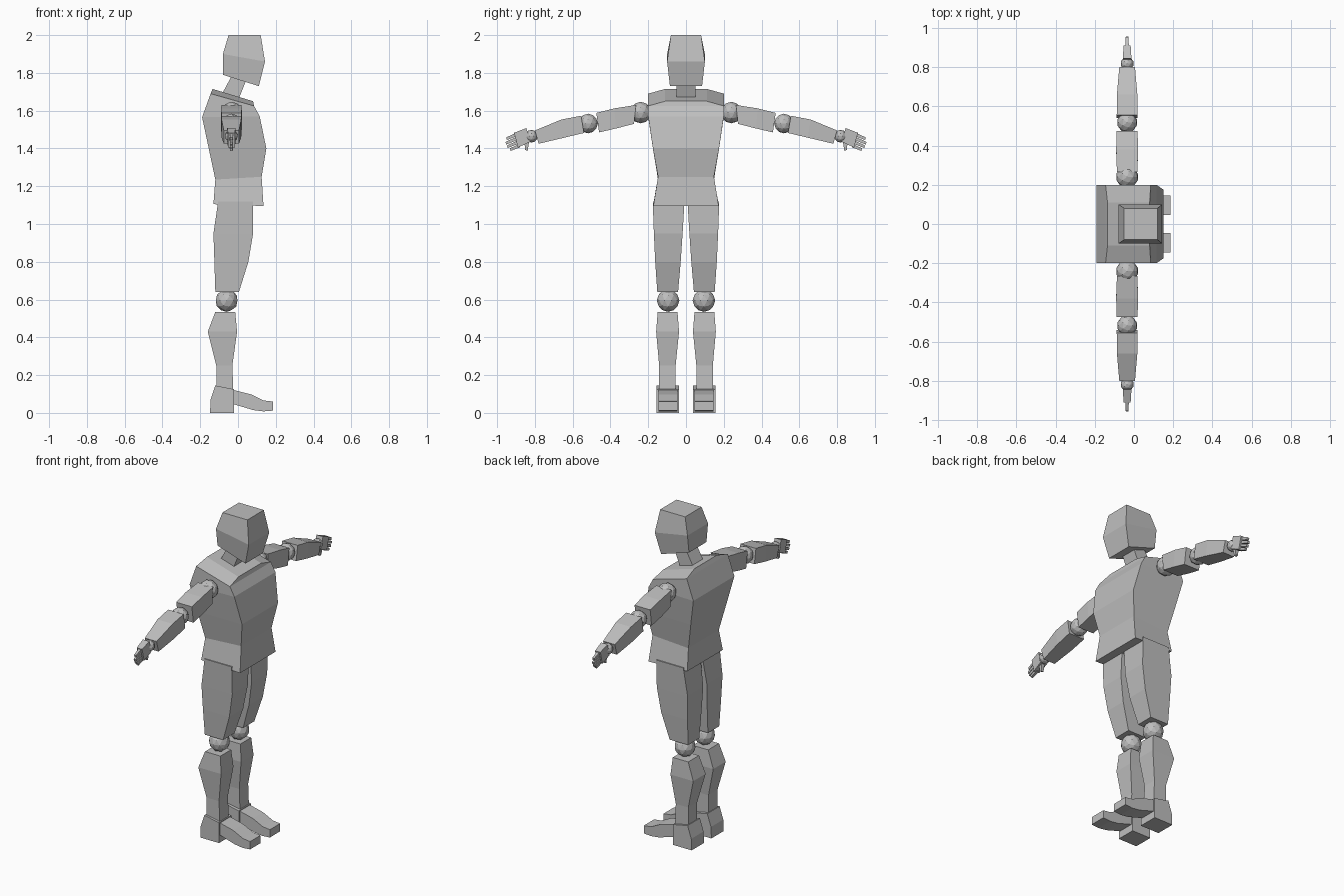
import bpy, bmesh

if "Cube" in bpy.data.objects:
    bpy.data.objects.remove(bpy.data.objects["Cube"])

grey = bpy.data.materials.new("plain grey")
grey.diffuse_color = (0.52, 0.52, 0.52, 1)
grey.use_nodes = True
grey.node_tree.nodes["Principled BSDF"].inputs["Base Color"].default_value = grey.diffuse_color


def finish(name, bm):
    bmesh.ops.recalc_face_normals(bm, faces=bm.faces)
    me = bpy.data.meshes.new(name)
    bm.to_mesh(me)
    bm.free()
    me.materials.append(grey)
    ob = bpy.data.objects.new(name, me)
    bpy.context.collection.objects.link(ob)
    return ob


def loft(name, rings):
    """Skin a chain of four-cornered rings and cap both ends."""
    bm = bmesh.new()
    vs = [[bm.verts.new(p) for p in r] for r in rings]
    for a, b in zip(vs, vs[1:]):
        for i in range(4):
            j = (i + 1) % 4
            bm.faces.new((a[i], a[j], b[j], b[i]))
    bm.faces.new(vs[0])
    bm.faces.new(vs[-1])
    return finish(name, bm)


def ball(name, centre, r):
    bm = bmesh.new()
    bmesh.ops.create_icosphere(bm, subdivisions=2, radius=r)
    bmesh.ops.translate(bm, verts=bm.verts, vec=centre)
    return finish(name, bm)


def upright(xb, zb, xf, zf, y0, y1):
    """Ring given by its back and front corners in profile."""
    return [(xb, y0, zb), (xf, y0, zf), (xf, y1, zf), (xb, y1, zb)]


AX = -0.035  # arm centre line


def across(s, yt, zt, yb, zb, hx):
    """Arm ring given by its upper and lower corners."""
    return [(AX - hx, s * yt, zt), (AX + hx, s * yt, zt),
            (AX + hx, s * yb, zb), (AX - hx, s * yb, zb)]


def centred(rows):
    return [upright(xb, zb, xf, zf, -w, w) for xb, zb, xf, zf, w in rows]


# Body on the centre line
loft("head", centred([(-.08, 1.79, .11, 1.73, .085), (-.08, 1.90, .143, 1.86, .10),
                      (-.05, 2.0, .12, 2.0, .08)]))
loft("neck", centred([(-.095, 1.67, -.005, 1.64, .05), (-.03, 1.79, .045, 1.765, .05)]))
loft("torso", centred([(-.13, 1.105, .135, 1.095, .173), (-.12, 1.235, .125, 1.25, .148),
                       (-.155, 1.40, .15, 1.40, .175), (-.19, 1.565, .115, 1.57, .20),
                       (-.145, 1.69, .085, 1.625, .20), (-.135, 1.715, .08, 1.65, .11)]))

for side, s in (("left", 1), ("right", -1)):
    # Arm
    ball(side + "_shoulder_joint", (AX, s * .24, 1.59), .057)
    loft(side + "_upper_arm", [across(s, *r) for r in (
        (.265, 1.63, .275, 1.53, .052), (.38, 1.612, .37, 1.506, .056),
        (.475, 1.588, .46, 1.485, .053))])
    ball(side + "_elbow_joint", (AX, s * .518, 1.532), .052)
    loft(side + "_forearm", [across(s, *r) for r in (
        (.555, 1.573, .54, 1.482, .053), (.66, 1.553, .645, 1.457, .052),
        (.80, 1.495, .78, 1.425, .040))])
    ball(side + "_wrist_joint", (AX, s * .818, 1.465), .034)

    # Hand
    loft(side + "_palm", [across(s, .845, 1.508, .825, 1.435, .022),
                          across(s, .91, 1.483, .89, 1.405, .018)])
    for i in range(4):
        y, z = .90 - i * .006, 1.482 - i * .0195
        reach = (.052, .062, .06, .05)[i]
        loft(f"{side}_finger_{i + 1}", [
            across(s, y, z, y - .004, z - .017, .009),
            across(s, y + reach, z - .45 * reach, y + reach - .004, z - .45 * reach - .014, .007)])
    loft(side + "_thumb", [across(s, .855, 1.435, .83, 1.44, .011),
                           across(s, .852, 1.392, .838, 1.388, .008)])

    # Leg
    def limb(name, rows):
        loft(side + name, [upright(*r[:4], s * r[4], s * r[5]) for r in rows])

    limb("_thigh", [(-.105, 1.12, .08, 1.12, .008, .176), (-.13, .95, .08, .95, .018, .17),
                    (-.125, .80, .055, .80, .028, .163), (-.12, .64, .005, .64, .042, .152)])
    ball(side + "_knee_joint", (-.06, s * .095, .595), .06)
    limb("_shin", [(-.12, .535, -.015, .535, .045, .15), (-.16, .43, -.005, .43, .037, .158),
                   (-.115, .25, -.03, .25, .055, .142), (-.115, .12, -.025, .12, .055, .142)])
    limb("_heel", [(-.148, .005, -.02, .005, .036, .156), (-.145, .07, -.02, .07, .036, .156),
                   (-.12, .145, -.02, .125, .036, .156)])
    limb("_toe", [(-.02, .045, -.02, .12, .046, .146), (.08, .015, .07, .098, .046, .146),
                  (.135, .008, .135, .066, .046, .146), (.185, .012, .185, .06, .046, .146)])

# Rest the soles on the ground
for ob in bpy.data.objects:
    if ob.name.endswith("_heel"):
        for v in ob.data.vertices:
            if v.co.z < .01:
                v.co.z = 0
